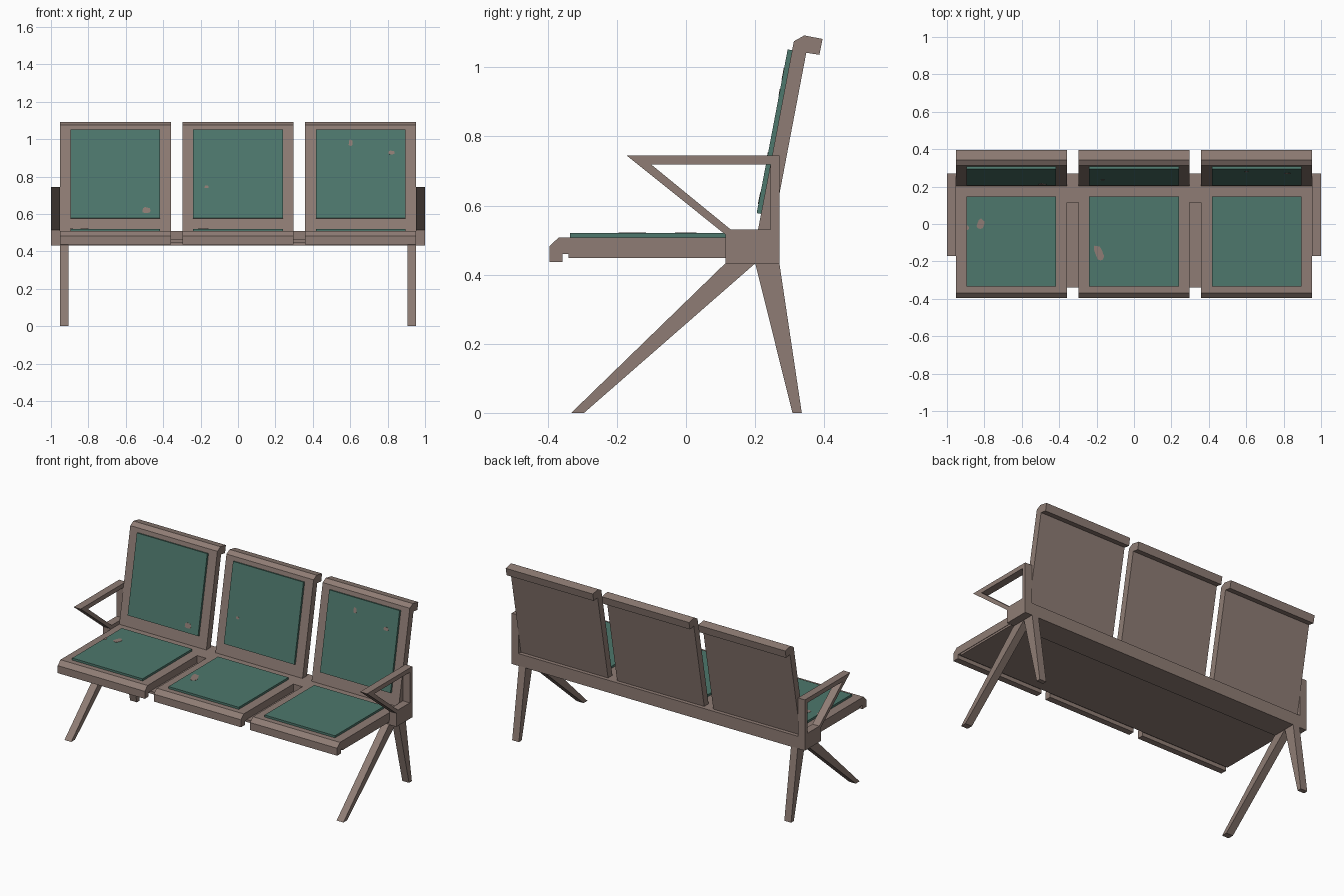
import bpy, bmesh, math
from mathutils import Vector

if "Cube" in bpy.data.objects:
    bpy.data.objects.remove(bpy.data.objects["Cube"])


def material(name, rgb):
    m = bpy.data.materials.new(name)
    m.diffuse_color = (*rgb, 1)
    m.use_nodes = True
    m.node_tree.nodes["Principled BSDF"].inputs["Base Color"].default_value = m.diffuse_color
    return m


BROWN = material("brown frame", (0.275, 0.204, 0.177))
GREEN = material("green upholstery", (0.075, 0.185, 0.15))


def extrude(name, profile, x0, x1, mat):
    """Extrude a (y, z) profile along x."""
    bm = bmesh.new()
    face = bm.faces.new([bm.verts.new((x0, y, z)) for y, z in profile])
    out = bmesh.ops.extrude_face_region(bm, geom=[face])
    moved = [v for v in out["geom"] if isinstance(v, bmesh.types.BMVert)]
    bmesh.ops.translate(bm, verts=moved, vec=(x1 - x0, 0, 0))
    return finish(name, bm, mat)


def finish(name, bm, mat):
    bmesh.ops.recalc_face_normals(bm, faces=bm.faces[:])
    me = bpy.data.meshes.new(name)
    bm.to_mesh(me)
    bm.free()
    me.materials.append(mat)
    ob = bpy.data.objects.new(name, me)
    bpy.context.collection.objects.link(ob)
    return ob


def box(y0, y1, z0, z1):
    return [(y0, z0), (y1, z0), (y1, z1), (y0, z1)]


SLOPE = 0.19  # backrest lean, y per z


def back_y(z):
    """Front plane of the backrest frame."""
    return 0.312 + (z - 1.075) * SLOPE


def worn_patch(name, centre, u, v, ru, rv, turn):
    """Thin irregular plate lying on a cushion."""
    u, v = Vector(u).normalized(), Vector(v).normalized()
    n = u.cross(v)
    bm = bmesh.new()
    ring = []
    for i in range(10):
        a = i * math.tau / 10
        r = 1 + 0.12 * math.sin(2.3 * i)
        p, q = ru * r * math.cos(a), rv * r * math.sin(a)
        p, q = p * math.cos(turn) - q * math.sin(turn), p * math.sin(turn) + q * math.cos(turn)
        ring.append(bm.verts.new(Vector(centre) + u * p + v * q - n * 0.0005))
    face = bm.faces.new(ring)
    out = bmesh.ops.extrude_face_region(bm, geom=[face])
    bmesh.ops.translate(bm, vec=n * 0.002,
                        verts=[g for g in out["geom"] if isinstance(g, bmesh.types.BMVert)])
    finish(name, bm, BROWN)


# Profiles of one seat
SEAT = [(0.12, 0.508), (-0.368, 0.508), (-0.395, 0.482), (-0.395, 0.436),
        (-0.357, 0.436), (-0.357, 0.46), (0.12, 0.46)]
BACK = [(back_y(0.5), 0.5), (0.312, 1.075), (0.342, 1.092), (0.395, 1.082),
        (0.386, 1.036), (0.348, 1.042), (0.245, 0.5)]
PAD = [(back_y(0.578) - 0.013, 0.578), (back_y(1.05) - 0.013, 1.052),
       (back_y(1.05) + 0.004, 1.048), (back_y(0.578) + 0.004, 0.575)]

for i, cx in enumerate((-0.656, 0, 0.656)):
    tag = ("left", "middle", "right")[i]
    extrude(f"{tag}_seat", SEAT, cx - 0.297, cx + 0.297, BROWN)
    extrude(f"{tag}_backrest", BACK, cx - 0.297, cx + 0.297, BROWN)
    extrude(f"{tag}_seat_cushion", box(-0.335, 0.148, 0.5, 0.521), cx - 0.24, cx + 0.24, GREEN)
    extrude(f"{tag}_back_cushion", PAD, cx - 0.24, cx + 0.24, GREEN)

# Rear beam and the panel under all seats
extrude("rear_beam", box(0.115, 0.27, 0.432, 0.508), -0.955, 0.955, BROWN)
extrude("under_panel", box(-0.34, 0.118, 0.448, 0.463), -0.95, 0.95, BROWN)

# Armrest loop: outer corners paired with inner corners of the hole
OUTER = [(0.27, 0.53), (0.27, 0.745), (-0.172, 0.745), (0.115, 0.515)]
INNER = [(0.245, 0.53), (0.245, 0.718), (-0.1, 0.718), (0.13, 0.53)]
for side, s in (("left", -1), ("right", 1)):
    bm = bmesh.new()
    o = [bm.verts.new((s * 0.953, y, z)) for y, z in OUTER]
    n = [bm.verts.new((s * 0.953, y, z)) for y, z in INNER]
    base = [bm.verts.new((s * 0.953, y, 0.432)) for y in (0.115, 0.27)]
    faces = [bm.faces.new((o[k], o[k + 1], n[k + 1], n[k])) for k in range(3)]
    faces.append(bm.faces.new((o[3], base[0], base[1], o[0], n[0], n[3])))
    out = bmesh.ops.extrude_face_region(bm, geom=faces)
    bmesh.ops.translate(bm, vec=(s * 0.047, 0, 0),
                        verts=[g for g in out["geom"] if isinstance(g, bmesh.types.BMVert)])
    finish(f"{side}_armrest", bm, BROWN)

    # Splayed tapered legs
    extrude(f"{side}_front_leg", [(0.115, 0.434), (0.202, 0.434), (-0.295, 0), (-0.332, 0)],
            s * 0.905, s * 0.951, BROWN)
    extrude(f"{side}_rear_leg", [(0.2, 0.434), (0.27, 0.434), (0.335, 0), (0.308, 0)],
            s * 0.905, s * 0.951, BROWN)

# Worn patches on the back cushions, then on the seat cushions
for x, z, a, b in ((-0.49, 0.62, 0.022, 0.017), (-0.168, 0.745, 0.011, 0.008),
                   (0.602, 0.98, 0.011, 0.018), (0.82, 0.928, 0.017, 0.011)):
    worn_patch("back_worn_patch", (x, back_y(z) - 0.013, z), (1, 0, 0), (0, SLOPE, 1), a, b, 0)
for x, y, a, b, t in ((-0.82, 0.0, 0.019, 0.029, -0.3), (-0.188, -0.155, 0.021, 0.045, 0.4),
                      (-0.891, -0.02, 0.008, 0.013, 0)):
    worn_patch("seat_worn_patch", (x, y, 0.521), (1, 0, 0), (0, 1, 0), a, b, t)
